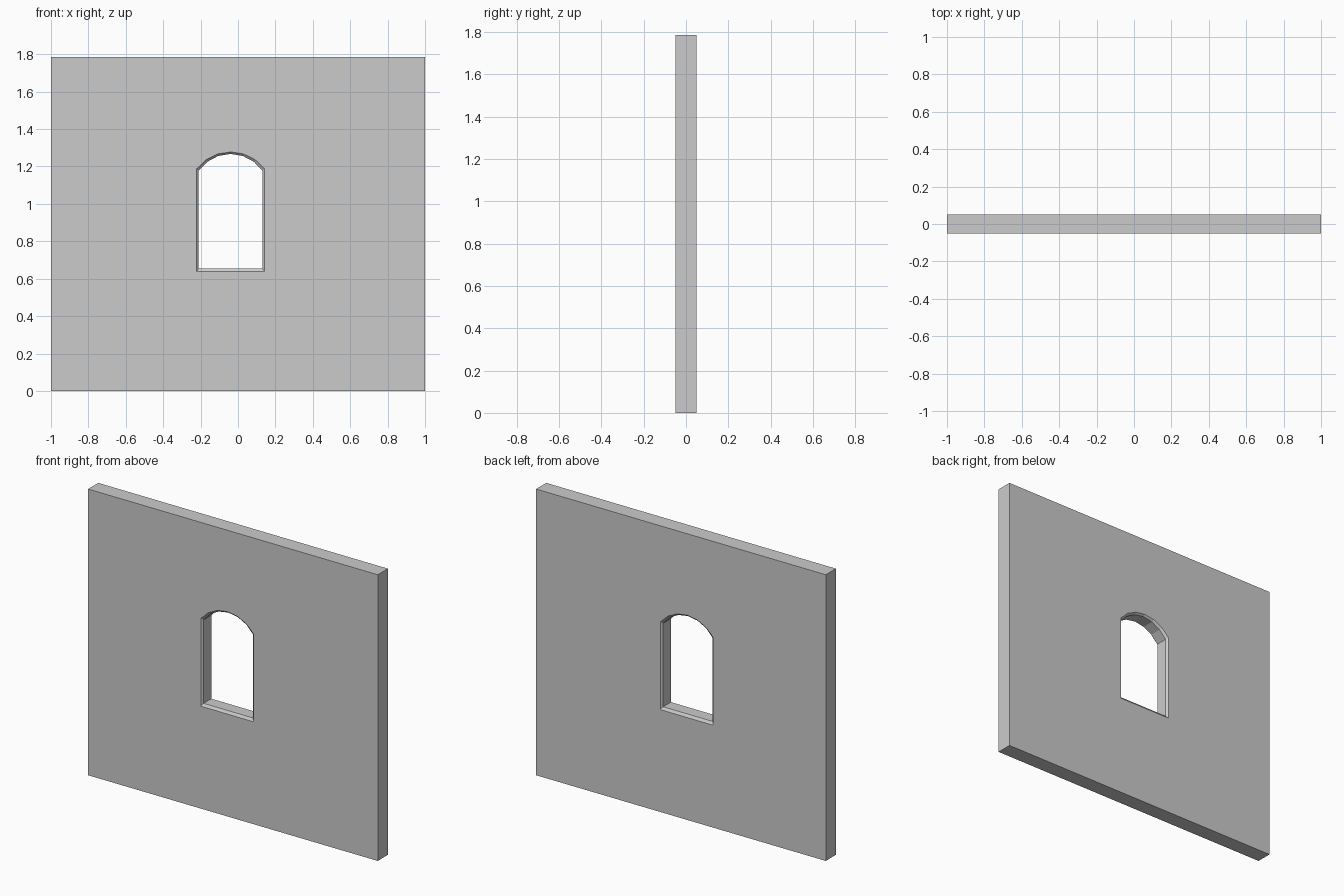
import bpy, bmesh, math

if "Cube" in bpy.data.objects:
    bpy.data.objects.remove(bpy.data.objects["Cube"])

WIDTH, THICK, HEIGHT = 2.0, 0.10, 1.786
CENTRE_X = -0.04      # window sits slightly left of centre
CHAMFER_DEPTH = 0.012
ARCH_SEGMENTS = 6


def window_outline(grow):
    """Arched outline; grow 0 = inner opening, 1 = outer edge of the chamfer."""
    half = 0.171 + 0.011 * grow
    sill = 0.655 - 0.016 * grow
    spring = 1.176 + 0.011 * grow
    rise = 0.091
    radius = (half ** 2 + rise ** 2) / (2 * rise)
    sweep = math.asin(half / radius)
    points = [(-half, sill), (half, sill)]
    for i in range(ARCH_SEGMENTS + 1):
        a = sweep * (1 - 2 * i / ARCH_SEGMENTS)
        points.append((radius * math.sin(a), spring + rise - radius * (1 - math.cos(a))))
    return [(CENTRE_X + x, z) for x, z in points]


def make_object(name, bm):
    bmesh.ops.recalc_face_normals(bm, faces=bm.faces)
    mesh = bpy.data.meshes.new(name)
    bm.to_mesh(mesh)
    bm.free()
    obj = bpy.data.objects.new(name, mesh)
    bpy.context.collection.objects.link(obj)
    return obj


# Wall slab
bm = bmesh.new()
bmesh.ops.create_cube(bm, size=1)
bmesh.ops.scale(bm, vec=(WIDTH, THICK, HEIGHT), verts=bm.verts)
bmesh.ops.translate(bm, vec=(0, 0, HEIGHT / 2), verts=bm.verts)
wall = make_object("wall", bm)

# Window cutter: lofted outlines, flaring through both wall faces
bm = bmesh.new()
half_t = THICK / 2
stations = [(-half_t - CHAMFER_DEPTH, 2), (-half_t + CHAMFER_DEPTH, 0),
            (half_t - CHAMFER_DEPTH, 0), (half_t + CHAMFER_DEPTH, 2)]
rings = [[bm.verts.new((x, y, z)) for x, z in window_outline(g)] for y, g in stations]
for a, b in zip(rings, rings[1:]):
    n = len(a)
    for i in range(n):
        j = (i + 1) % n
        bm.faces.new((a[i], a[j], b[j], b[i]))
bm.faces.new(rings[0])
bm.faces.new(rings[-1])
cutter = make_object("window_cutter", bm)
cutter.hide_render = True

# Cut the window opening
mod = wall.modifiers.new("window_opening", 'BOOLEAN')
mod.operation = 'DIFFERENCE'
mod.solver = 'EXACT'
mod.object = cutter
bpy.context.view_layer.objects.active = wall
wall.select_set(True)
bpy.ops.object.modifier_apply(modifier=mod.name)
bpy.data.objects.remove(cutter, do_unlink=True)
